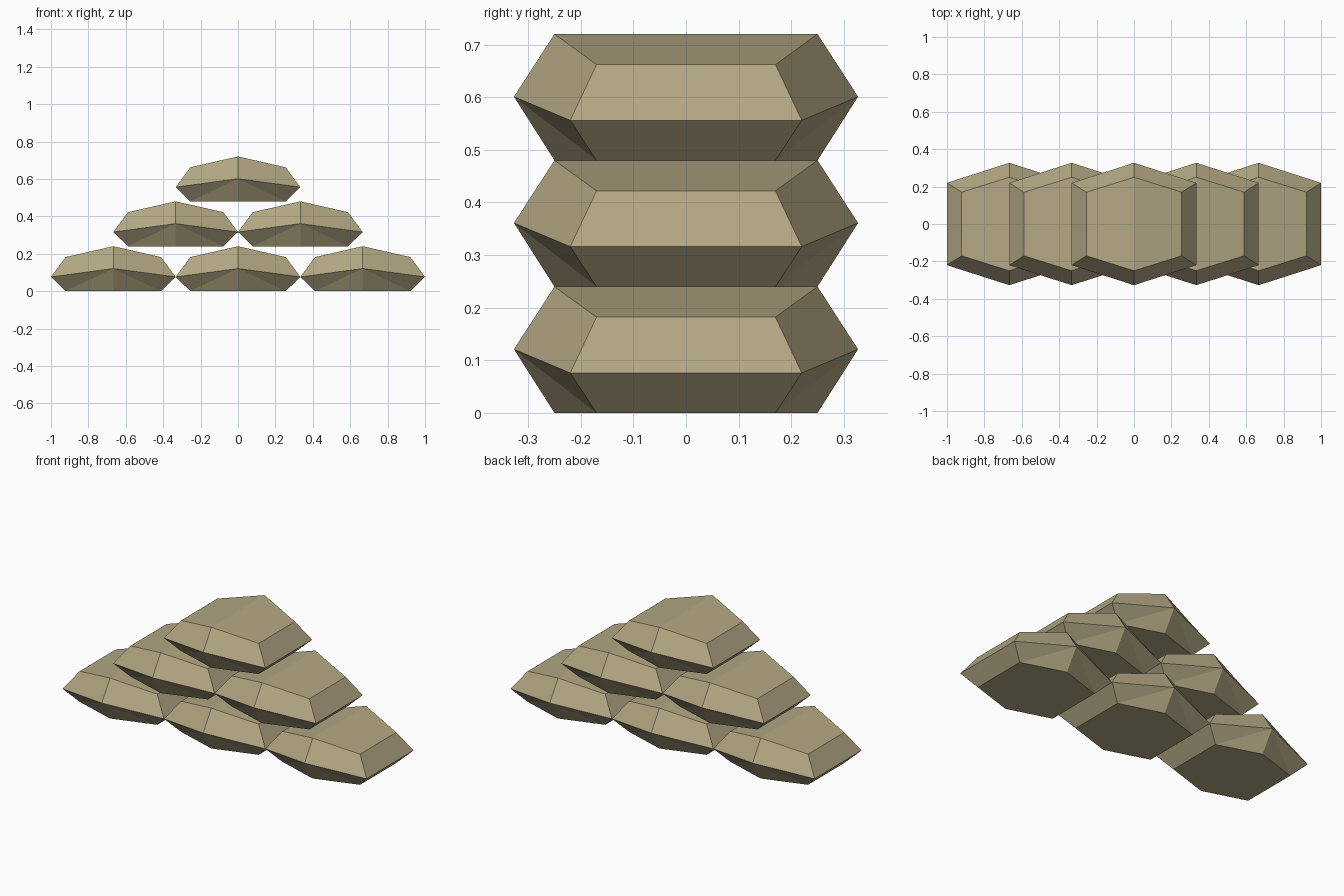
import bpy, bmesh

if "Cube" in bpy.data.objects:
    bpy.data.objects.remove(bpy.data.objects["Cube"])

mat = bpy.data.materials.new("sandbag_cloth")
mat.diffuse_color = (0.45, 0.39, 0.23, 1)
mat.use_nodes = True
mat.node_tree.nodes["Principled BSDF"].inputs["Base Color"].default_value = mat.diffuse_color


def ring(bm, x, y_side, z_side, y_mid, z_mid):
    """Hexagonal loop: pointed ends on the centre line, straight left and right sides."""
    pts = [(0, -y_mid, z_mid), (x, -y_side, z_side), (x, y_side, z_side),
           (0, y_mid, z_mid), (-x, y_side, z_side), (-x, -y_side, z_side)]
    return [bm.verts.new(p) for p in pts]


# One bag: flat base, bulging waist, gently ridged top
bm = bmesh.new()
base = ring(bm, 0.255, 0.17, 0, 0.25, 0)
waist = ring(bm, 0.3333, 0.22, 0.076, 0.327, 0.121)
top = ring(bm, 0.255, 0.17, 0.182, 0.25, 0.24)
bm.faces.new(base[::-1])
bm.faces.new((top[0], top[1], top[2], top[3]))
bm.faces.new((top[3], top[4], top[5], top[0]))
for i in range(6):
    j = (i + 1) % 6
    bm.faces.new((waist[i], waist[j], top[j], top[i]))
    if i in (1, 4):
        bm.faces.new((base[i], base[j], waist[j], waist[i]))
    else:
        # lower end folds run from the pointed waist to the base corner
        p, c = (i, j) if i in (0, 3) else (j, i)
        bm.faces.new((base[p], base[c], waist[p]))
        bm.faces.new((base[c], waist[c], waist[p]))
bmesh.ops.recalc_face_normals(bm, faces=bm.faces)
mesh = bpy.data.meshes.new("sandbag")
bm.to_mesh(mesh)
bm.free()
mesh.materials.append(mat)

# Stack of three, two and one bags
for row in range(3):
    count = 3 - row
    for k in range(count):
        bag = bpy.data.objects.new(f"sandbag_row{row + 1}_{k + 1}", mesh)
        bag.location = ((k - (count - 1) / 2) * 0.6667, 0, row * 0.24)
        bpy.context.collection.objects.link(bag)
